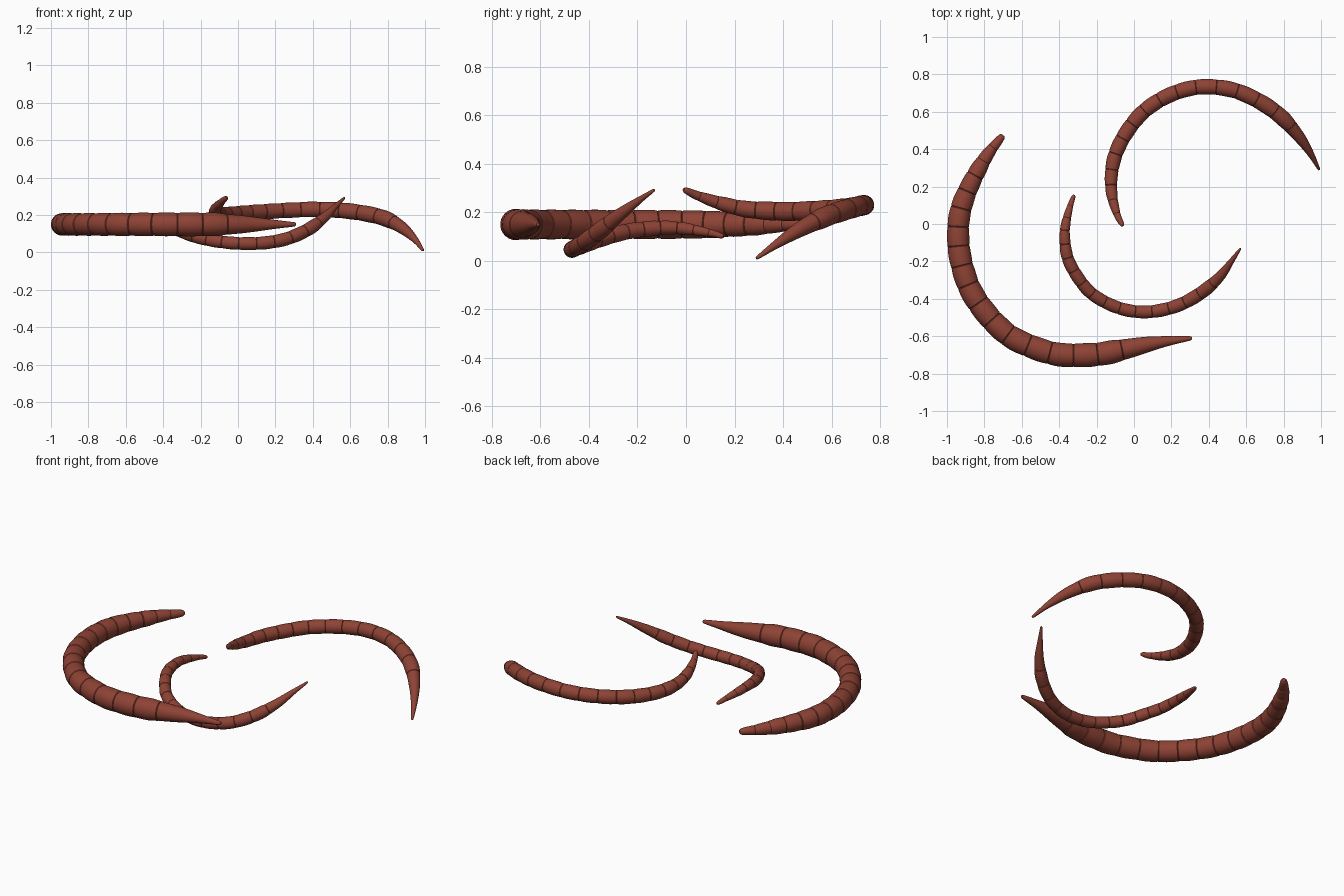
import bpy, bmesh, math
from mathutils import Vector

if "Cube" in bpy.data.objects:
    bpy.data.objects.remove(bpy.data.objects["Cube"])

skin = bpy.data.materials.new("reddish brown")
skin.diffuse_color = (0.27, 0.055, 0.035, 1)
skin.use_nodes = True
skin.node_tree.nodes["Principled BSDF"].inputs["Base Color"].default_value = skin.diffuse_color
SIDES = 32
# thickness along the body: (fraction of length, fraction of full radius)
TAPER = [(0, .27), (.015, .36), (.04, .47), (.1, .72), (.2, .92), (.3, .97), (.5, .98),
         (.75, 1.03), (.81, 1.0), (.88, .73), (.95, .38), (1, .18)]


def lerp_keys(keys, t):
    for (a, u), (b, v) in zip(keys, keys[1:]):
        if t <= b:
            return u + (v - u) * (t - a) / (b - a)
    return keys[-1][1]


def smooth_path(pts, n=16):
    """Catmull-Rom samples through the points, with running length"""
    p = [Vector(q) for q in pts]
    p = [2 * p[0] - p[1]] + p + [2 * p[-1] - p[-2]]
    out = []
    for a, b, c, d in zip(p, p[1:], p[2:], p[3:]):
        for i in range(n):
            t = i / n
            out.append(0.5 * (2 * b + (c - a) * t + (2 * a - 5 * b + 4 * c - d) * t * t
                              + (3 * b - a - 3 * c + d) * t ** 3))
    out.append(p[-2])
    s = [0.0]
    for a, b in zip(out, out[1:]):
        s.append(s[-1] + (b - a).length)
    return out, s


def at(path, s, x):
    for i in range(len(s) - 1):
        if x <= s[i + 1]:
            return path[i].lerp(path[i + 1], max(0, (x - s[i]) / (s[i + 1] - s[i])))
    return path[-1].copy()


def worm(name, pts, radius, segments=16, tail=0.17):
    path, s = smooth_path(pts)
    length = s[-1]
    # segment joints get slowly further apart, then one long tail cone
    w = [1 + 0.6 * i / segments for i in range(segments)]
    joints = [0.0]
    for v in w:
        joints.append(joints[-1] + v / sum(w) * (1 - tail))
    joints.append(1.0)
    # rings: a narrow groove at each joint and a gentle bulge between
    g = 0.05 * radius / length
    rings = [(0.0, 0.6), (0.003, 0.9)]
    for a, b in zip(joints, joints[1:]):
        for k in range(9):
            f = k / 8
            t = a + g + (b - a - 2 * g) * f
            if t > 0.004 and t < 0.995:
                rings.append((t, 0.985 + 0.04 * math.sin(math.pi * f)))
        if b < 1:
            rings.append((b, 0.93))
    rings += [(0.996, 0.95), (1.0, 0.6)]
    bm = bmesh.new()
    loops = []
    for t, k in rings:
        x = t * length
        c = at(path, s, x)
        d = (at(path, s, min(length, x + .02)) - at(path, s, max(0, x - .02))).normalized()
        side = d.cross(Vector((0, 0, 1))).normalized()
        up = side.cross(d)
        r = radius * k * lerp_keys(TAPER, t)
        loops.append([bm.verts.new(c + r * (side * math.cos(q) + up * math.sin(q)))
                      for q in (2 * math.pi * j / SIDES for j in range(SIDES))])
    for a, b in zip(loops, loops[1:]):
        for j in range(SIDES):
            m = (j + 1) % SIDES
            bm.faces.new((a[j], a[m], b[m], b[j]))
    bm.faces.new(loops[0])
    bm.faces.new(loops[-1])
    bmesh.ops.recalc_face_normals(bm, faces=bm.faces[:])
    me = bpy.data.meshes.new(name)
    bm.to_mesh(me)
    bm.free()
    me.materials.append(skin)
    ob = bpy.data.objects.new(name, me)
    bpy.context.collection.objects.link(ob)
    bpy.ops.object.select_all(action='DESELECT')
    ob.select_set(True)
    bpy.context.view_layer.objects.active = ob
    bpy.ops.object.shade_smooth_by_angle(angle=math.radians(30))


# thick level worm
worm("large_worm", [(x, y, .15) for x, y in (
    (-.70, .475), (-.79, .36), (-.88, .20), (-.93, .06), (-.94, -.08), (-.92, -.22), (-.87, -.36),
    (-.78, -.49), (-.67, -.595), (-.55, -.655), (-.42, -.695), (-.30, -.702), (-.18, -.695),
    (-.05, -.67), (.12, -.635), (.31, -.61))], .061, 17)

# worm arching over and down to the ground
worm("medium_worm", [
    (-.06, -.01, .295), (-.09, .05, .268), (-.117, .15, .235), (-.122, .25, .213), (-.10, .37, .205),
    (-.04, .49, .205), (.05, .60, .212), (.17, .68, .22), (.30, .725, .227), (.42, .733, .23),
    (.55, .71, .225), (.68, .65, .208), (.79, .57, .18), (.88, .47, .13), (.945, .375, .07),
    (.99, .29, .01)], .041)

# thin worm with its tail raised
worm("small_worm", [
    (-.32, .155, .10), (-.34, .10, .115), (-.365, .0, .132), (-.37, -.08, .137), (-.355, -.18, .13),
    (-.31, -.27, .115), (-.24, -.36, .088), (-.15, -.42, .066), (-.05, -.458, .052),
    (.05, -.47, .047), (.15, -.46, .052), (.26, -.425, .073), (.37, -.36, .12), (.46, -.28, .185),
    (.52, -.20, .245), (.57, -.13, .293)], .034)
